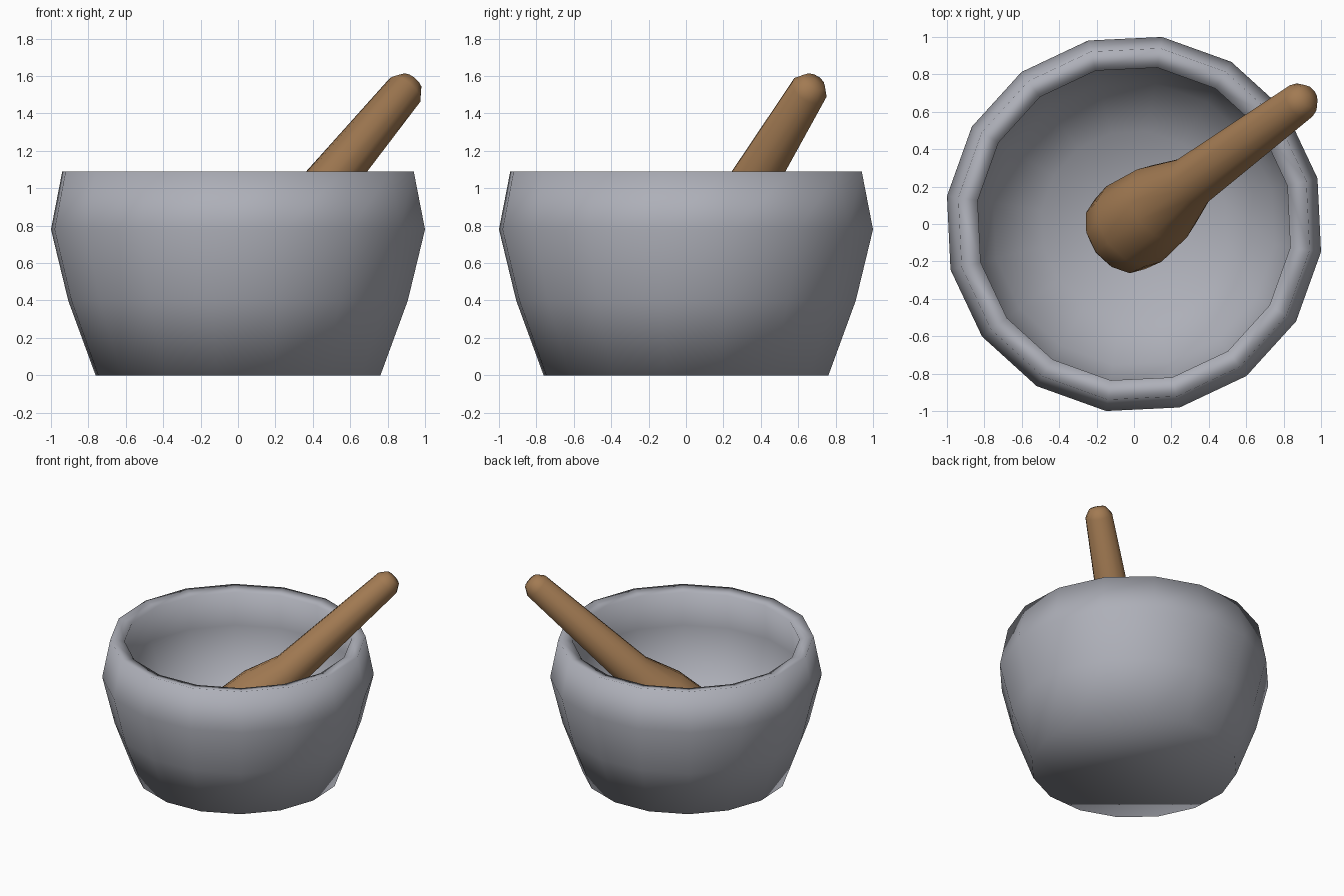
import bpy, bmesh, math
from mathutils import Vector, Matrix

if "Cube" in bpy.data.objects:
    bpy.data.objects.remove(bpy.data.objects["Cube"])


def make_material(name, color):
    mat = bpy.data.materials.new(name)
    mat.diffuse_color = (*color, 1.0)
    mat.use_nodes = True
    mat.node_tree.nodes["Principled BSDF"].inputs["Base Color"].default_value = mat.diffuse_color
    return mat


def lathe(name, profile, sides, turn, matrix, mat):
    """Spin (radius, height) pairs around local z; a radius of 0 makes a pole."""
    bm = bmesh.new()
    rings = []
    for r, h in profile:
        if r == 0:
            rings.append([bm.verts.new((0, 0, h))])
            continue
        angles = [turn + 2 * math.pi * i / sides for i in range(sides)]
        rings.append([bm.verts.new((r * math.cos(a), r * math.sin(a), h)) for a in angles])
    for low, high in zip(rings, rings[1:]):
        for i in range(sides):
            j = (i + 1) % sides
            if len(low) == 1:
                bm.faces.new((low[0], high[j], high[i]))
            elif len(high) == 1:
                bm.faces.new((low[i], low[j], high[0]))
            else:
                bm.faces.new((low[i], low[j], high[j], high[i]))
    # Flat caps on open ends
    for ring in (rings[0], rings[-1]):
        if len(ring) > 1:
            bm.faces.new(ring)
    bmesh.ops.recalc_face_normals(bm, faces=bm.faces)
    for f in bm.faces:
        f.smooth = True
    mesh = bpy.data.meshes.new(name)
    bm.to_mesh(mesh)
    bm.free()
    mesh.materials.append(mat)
    obj = bpy.data.objects.new(name, mesh)
    obj.matrix_world = matrix
    bpy.context.collection.objects.link(obj)
    return obj


stone = make_material("grey_stone", (0.42, 0.43, 0.48))
wood = make_material("brown_wood", (0.36, 0.195, 0.085))

# Bowl: outer wall, inward sloping rim, inner wall and dished floor
bowl_profile = [(0.77, 0), (0.918, 0.4), (1.011, 0.78), (0.95, 1.09),
                (0.845, 1.07), (0.89, 0.78), (0.76, 0.45), (0.50, 0.24), (0, 0.17)]
lathe("mortar_bowl", bowl_profile, 16, math.radians(14), Matrix(), stone)

# Pestle: heavy rounded head tapering to a slim handle, leaning on the rim
pestle_profile = [(0, -0.25), (0.14, -0.22), (0.23, -0.13), (0.25, 0), (0.225, 0.26),
                  (0.14, 0.54), (0.103, 1.55), (0.065, 1.61), (0, 1.625)]
axis = Vector((0.577, 0.425, 0.698))
tilt = axis.to_track_quat('Z', 'Y').to_matrix().to_4x4()
lathe("pestle", pestle_profile, 12, 0, Matrix.Translation((0, 0, 0.445)) @ tilt, wood)
